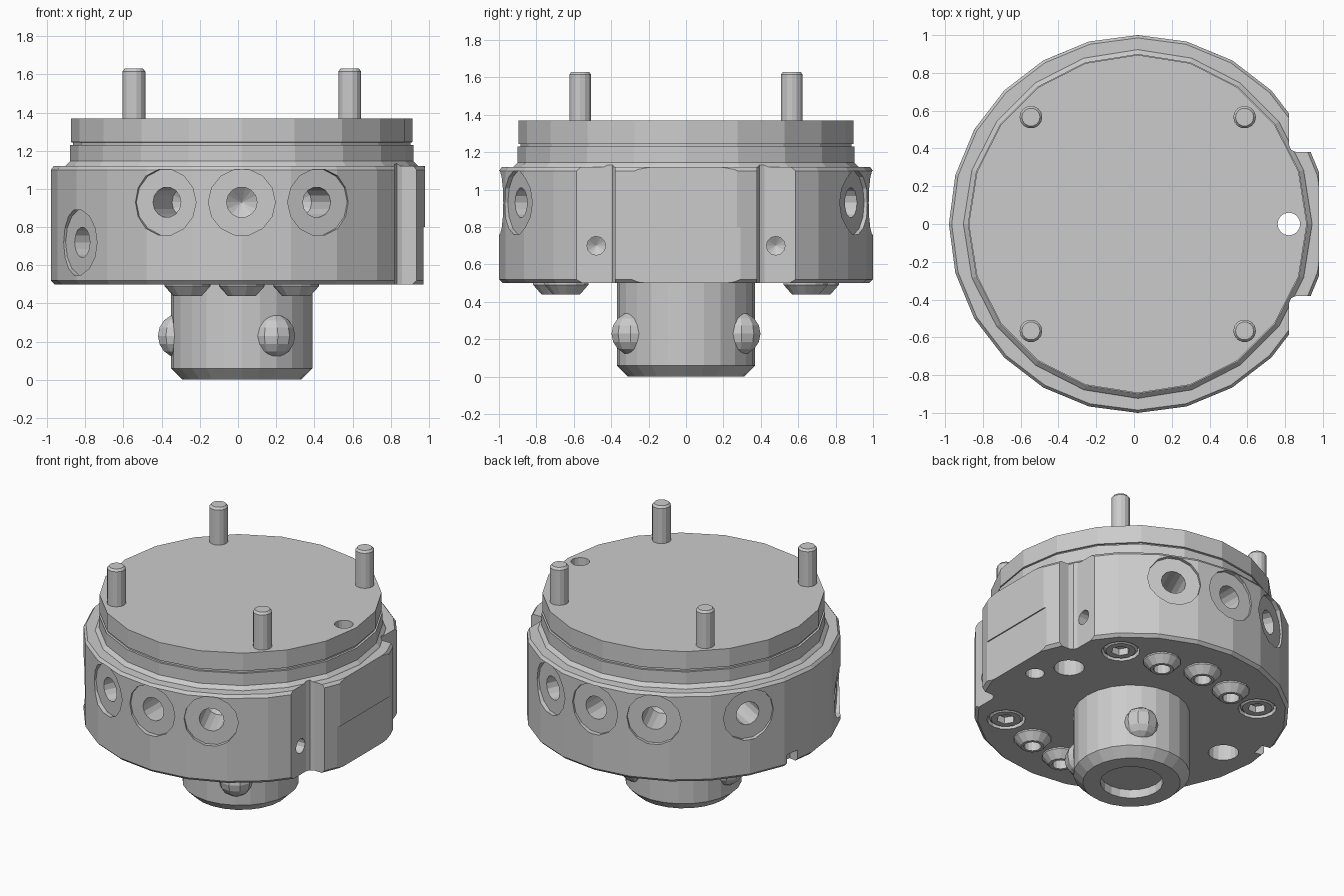
import bpy, bmesh
from math import sin, cos, pi, radians
from mathutils import Vector, Matrix

if "Cube" in bpy.data.objects:
    bpy.data.objects.remove(bpy.data.objects["Cube"])

CX = 0.02  # axis of the round body


def finish(name, bm, matrix=None):
    if matrix:
        bm.transform(matrix)
    bmesh.ops.recalc_face_normals(bm, faces=bm.faces)
    me = bpy.data.meshes.new(name)
    bm.to_mesh(me)
    bm.free()
    ob = bpy.data.objects.new(name, me)
    bpy.context.collection.objects.link(ob)
    return ob


def lathe(name, pts, n, loc=(CX, 0, 0), axis=(0, 0, 1), ring=False):
    """Revolve (radius, height) points; ring=True closes the profile on itself."""
    bm = bmesh.new()
    loops = [[bm.verts.new((r * cos(2 * pi * i / n), r * sin(2 * pi * i / n), z))
              for i in range(n)] for r, z in pts]
    pairs = list(zip(loops, loops[1:]))
    if ring:
        pairs.append((loops[-1], loops[0]))
    else:
        bm.faces.new(loops[0])
        bm.faces.new(loops[-1])
    for a, b in pairs:
        for i in range(n):
            j = (i + 1) % n
            bm.faces.new((a[i], a[j], b[j], b[i]))
    q = Vector(axis).to_track_quat('Z', 'Y').to_matrix().to_4x4()
    if tuple(axis) == (0, 0, 1):
        q = Matrix.Identity(4)
    return finish(name, bm, Matrix.Translation(loc) @ q)


def prism(name, pts, z0, z1):
    bm = bmesh.new()
    a = [bm.verts.new((x, y, z0)) for x, y in pts]
    b = [bm.verts.new((x, y, z1)) for x, y in pts]
    bm.faces.new(a)
    bm.faces.new(b)
    for i in range(len(a)):
        j = (i + 1) % len(a)
        bm.faces.new((a[i], a[j], b[j], b[i]))
    return finish(name, bm)


def cut(targets, cutter):
    """Subtract the cutter from each target, then remove it."""
    cutter.hide_render = True
    for ob in targets:
        m = ob.modifiers.new("cut", 'BOOLEAN')
        m.operation = 'DIFFERENCE'
        m.solver = 'EXACT'
        m.object = cutter
        dg = bpy.context.evaluated_depsgraph_get()
        me = bpy.data.meshes.new_from_object(ob.evaluated_get(dg))
        ob.modifiers.clear()
        ob.data = me
    bpy.data.objects.remove(cutter)


def polar(az, r, z=0):
    a = radians(az)
    return (CX + r * cos(a), r * sin(a), z)


# Main turned parts
body = lathe("body", [(0.98, 0.50), (1.0, 0.52), (1.0, 1.10), (0.985, 1.12)], 24)
collar = lathe("collar", [(0.93, 1.11), (0.92, 1.125), (0.90, 1.145), (0.90, 1.23)], 20)
plate = lathe("top_plate", [(0.885, 1.22), (0.885, 1.243), (0.895, 1.245), (0.895, 1.37)], 20)
stub = lathe("stub", [(0.31, 0), (0.37, 0.06), (0.37, 0.51)], 24)
cut([stub], lathe("cutter", [(0.2, -0.05), (0.2, 0.06)], 20))

# Flat faces and filleted slots beside the side tab
cut([body], prism("cutter", [(0.98, -0.7), (1.2, -0.7), (1.2, 0.7), (0.98, 0.7)], 0.8, 1.3))
cut([body], prism("cutter", [(0.972, -0.7), (1.2, -0.7), (1.2, 0.7), (0.972, 0.7)], 0.4, 0.8))
for s in (1, -1):
    outline = [(0.82, 0.8), (0.82, 0.42), (0.832, 0.392), (0.86, 0.38), (1.2, 0.38), (1.2, 0.8)]
    cut([body, collar], prism("cutter", [(x, s * y) for x, y in outline], 0.4, 1.225))
    cut([body], lathe("cutter", [(0.001, -0.15), (0.05, -0.12), (0.05, 0.1)], 12,
                      (0.82, s * 0.48, 0.70), (1, 0, 0)))

# Radial ports with spot faces
ports = [(a + d, 0.93) for a in (90, 270) for d in (-24, 0, 24)] + [(150, 0.93), (210, 0.72)]
for az, z in ports:
    c = lathe("cutter", [(0.001, 0.66), (0.08, 0.72), (0.08, 0.965), (0.175, 0.965), (0.175, 1.2)],
              14, (CX, 0, z), (cos(radians(az)), sin(radians(az)), 0))
    cut([body], c)

# Tapered nozzles under the ports
for az in [a + d for a in (90, 270) for d in (-24, 0, 24)]:
    lathe("nozzle", [(0.12, 0.505), (0.12, 0.49), (0.075, 0.44), (0.055, 0.44), (0.055, 0.505)],
          14, polar(az, 0.70), ring=True)
    cut([body], lathe("cutter", [(0.055, 0.4), (0.055, 0.75)], 14, polar(az, 0.70)))

# Through hole, blind holes and edge notch
cut([body, collar, plate], lathe("cutter", [(0.06, 0.3), (0.06, 1.6)], 16, (0.82, 0, 0)))
for az, r in ((16, 0.71), (180, 0.76)):
    cut([body], lathe("cutter", [(0.097, 0.4), (0.097, 0.68)], 16, polar(az, r)))
a = radians(169)
u, v = Vector((cos(a), sin(a))), Vector((-sin(a), cos(a)))
corners = [Vector((CX, 0)) + u * p + v * q
           for p, q in ((0.92, -0.05), (1.1, -0.05), (1.1, 0.05), (0.92, 0.05))]
cut([body], prism("cutter", [tuple(c) for c in corners], 0.4, 0.58))

# Socket screws below and pins above, on the same four axes
for az in (45, 135, 225, 315):
    cut([body], lathe("cutter", [(0.122, 0.4), (0.122, 0.55)], 16, polar(az, 0.8)))
    screw = lathe("screw", [(0.095, 0.503), (0.11, 0.515), (0.11, 0.58)], 16, polar(az, 0.8))
    cut([screw], lathe("cutter", [(0.06, 0.45), (0.06, 0.56)], 6, polar(az, 0.8)))
    lathe("pin", [(0.06, 1.36), (0.06, 1.615), (0.048, 1.63)], 14, polar(az, 0.8))

# Locking balls round the stub
for az in (60, 180, 300):
    bm = bmesh.new()
    bmesh.ops.create_uvsphere(bm, u_segments=10, v_segments=8, radius=0.115)
    finish("locking_ball", bm, Matrix.Translation(polar(az, 0.33, 0.23))
           @ Matrix.Rotation(radians(az), 4, 'Z'))
